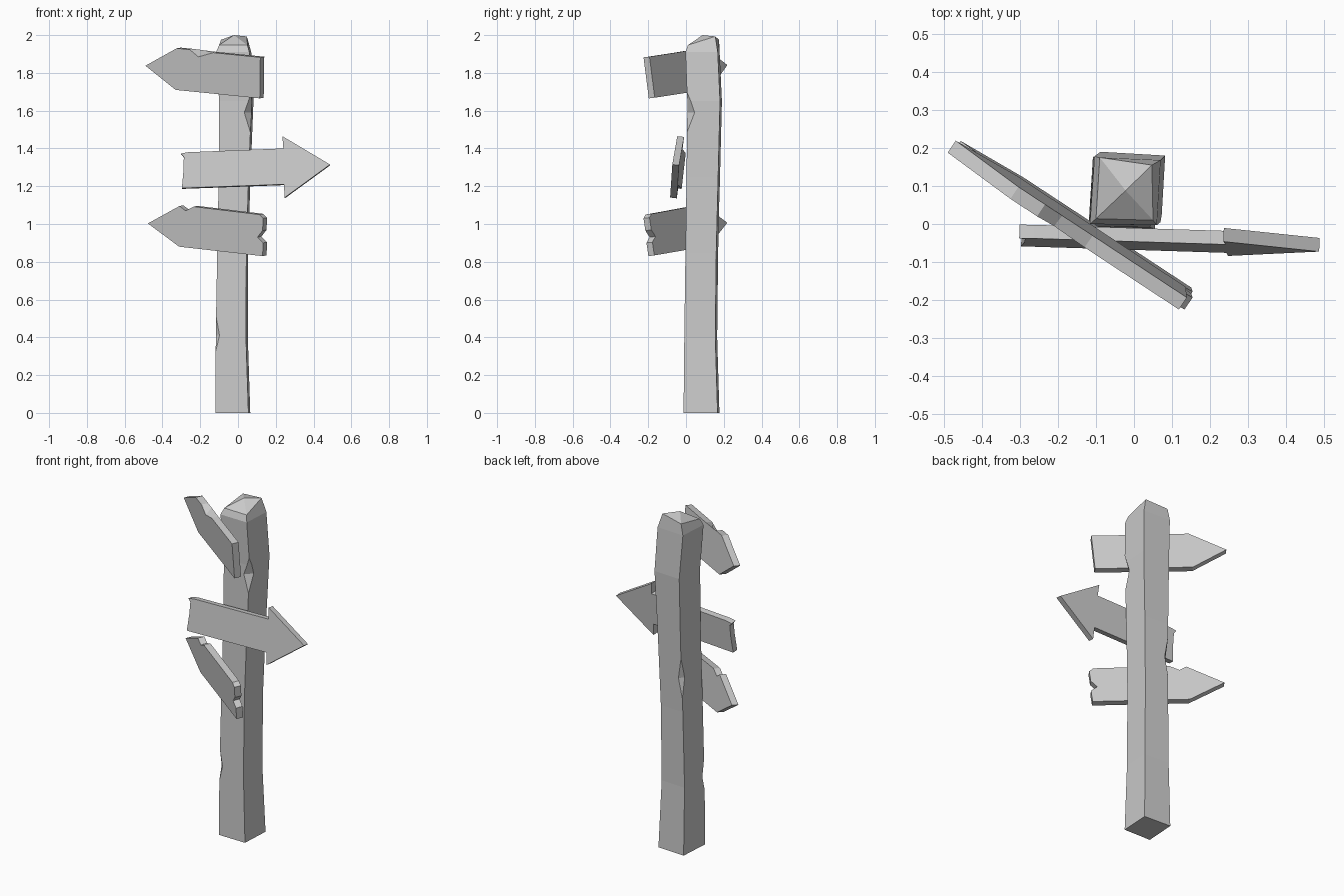
import bpy, bmesh
from mathutils import Vector

if "Cube" in bpy.data.objects:
    bpy.data.objects.remove(bpy.data.objects["Cube"])


def make_object(name, bm):
    bmesh.ops.recalc_face_normals(bm, faces=bm.faces)
    mesh = bpy.data.meshes.new(name)
    bm.to_mesh(mesh)
    bm.free()
    obj = bpy.data.objects.new(name, mesh)
    bpy.context.collection.objects.link(obj)
    return obj


def prism(name, front, back):
    """Solid between two matching outlines."""
    bm = bmesh.new()
    a = [bm.verts.new(p) for p in front]
    b = [bm.verts.new(p) for p in back]
    bm.faces.new(a)
    bm.faces.new(b[::-1])
    n = len(a)
    for i in range(n):
        j = (i + 1) % n
        bm.faces.new((a[i], b[i], b[j], a[j]))
    return make_object(name, bm)


def board(name, outline, y0, zc, slope, lean, thick=0.038, back_edits=None):
    """Plank drawn in the front view and laid on a tilted plane."""
    def place(x, z):
        return Vector((x, y0 + slope * x + lean * (z - zc), z))
    depth = Vector((-slope, 1, -lean)).normalized() * thick
    rear = list(outline)
    for i, p in (back_edits or {}).items():
        rear[i] = p
    return prism(name, [place(*p) for p in outline],
                 [place(*p) + depth for p in rear])


# Post: crooked square rings (z, left, right, front, back)
rings = [(0, -.12, .055, -.01, .167), (.4, -.118, .042, -.006, .155),
         (.85, -.11, .044, 0, .16), (1.25, -.102, .056, .006, .17),
         (1.65, -.1, .072, .01, .18), (1.91, -.116, .06, 0, .168)]
corners = [[(l, f, z), (r, f - .003, z), (r + .01, b, z), (l + .012, b + .01, z)]
           for z, l, r, f, b in rings]
corners.append([(-.1, .014, 1.947), (.05, .01, 1.947),
                (.047, .155, 1.993), (-.09, .175, 1.975)])
bm = bmesh.new()
loops = [[bm.verts.new(p) for p in ring] for ring in corners]
bm.faces.new(loops[0][::-1])
for lo, hi in zip(loops, loops[1:]):
    for i in range(4):
        j = (i + 1) % 4
        bm.faces.new((lo[i], lo[j], hi[j], hi[i]))
peak = bm.verts.new((-.022, .088, 2.0))
for i in range(4):
    bm.faces.new((loops[-1][i], loops[-1][(i + 1) % 4], peak))
post = make_object("post", bm)

# Chips knocked out of the post edges: edge point, outward direction, extents
chips = [((-.118, -.006), (-1, -1), .33, .41, .53, .02),
         ((.07, .008), (1, -1), 1.48, 1.59, 1.69, .036),
         ((-.093, .176), (-1, 1), .93, 1.05, 1.17, .024)]
for (x, y), d, low, mid, high, width in chips:
    out = Vector((d[0], d[1], 0)).normalized()
    side = Vector((-out.y, out.x, 0)) * .1
    deep = out * width * .707
    base = Vector((x, y, 0))
    tri = [base - deep + Vector((0, 0, mid)),
           base + deep + Vector((0, 0, 2 * low - mid)),
           base + deep + Vector((0, 0, 2 * high - mid))]
    cutter = prism("chip_cutter", [p - side for p in tri], [p + side for p in tri])
    cutter.hide_render = True
    mod = post.modifiers.new("chip", 'BOOLEAN')
    mod.operation = 'DIFFERENCE'
    mod.solver = 'EXACT'
    mod.object = cutter
    bpy.context.view_layer.objects.active = post
    bpy.ops.object.modifier_apply(modifier=mod.name)
    bpy.data.objects.remove(cutter)

# Top board, pointing left, with a chip in its front top edge
board("top_board",
      [(-.49, 1.838), (-.33, 1.71), (.115, 1.665), (.118, 1.882), (-.13, 1.907),
       (-.21, 1.885), (-.255, 1.923), (-.325, 1.93)],
      -.133, 1.775, -.67, -.12, back_edits={5: (-.21, 1.917)})

# Middle arrow, pointing right
board("middle_arrow",
      [(-.297, 1.19), (.243, 1.21), (.247, 1.14), (.487, 1.315), (.235, 1.465),
       (.24, 1.4), (-.265, 1.38), (-.302, 1.373), (-.287, 1.355), (-.288, 1.29)],
      -.055, 1.315, -.036, .115, .036)

# Bottom board, pointing left, with notched end
board("bottom_board",
      [(-.477, 1.003), (-.312, .88), (.13, .83), (.133, .9), (.103, .93),
       (.13, .965), (.133, 1.03), (.113, 1.05), (-.235, 1.092), (-.278, 1.07),
       (-.31, 1.095)],
      -.125, .94, -.67, -.12)
